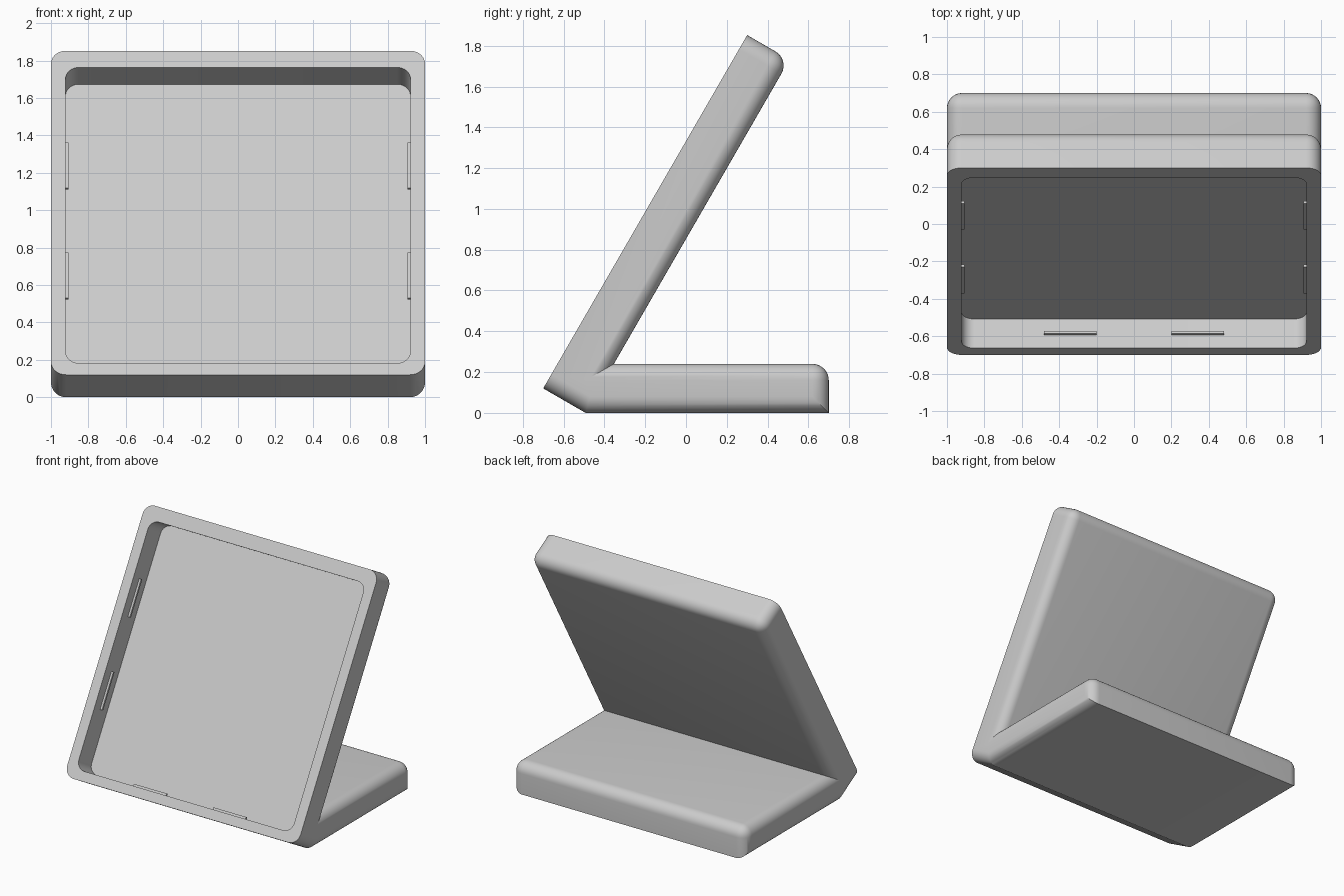
import bpy, bmesh, math
from mathutils import Matrix, Vector

cube = bpy.data.objects.get("Cube")
if cube:
    bpy.data.objects.remove(cube, do_unlink=True)

THICK, RADIUS = 0.24, 0.08
TILT = math.radians(60)
UP = Vector((math.cos(TILT), math.sin(TILT)))      # along the panel, in (y, z)
BACK = Vector((math.sin(TILT), -math.cos(TILT)))   # through the panel, in (y, z)
FOOT = Vector((-0.70, THICK / 2))                  # lower front edge of the panel
PANEL = Matrix.Translation((0, *FOOT)) @ Matrix.Rotation(TILT, 4, 'X')

grey = bpy.data.materials.new("light_grey")
grey.use_nodes = True
grey.diffuse_color = (0.6, 0.6, 0.6, 1)
grey.node_tree.nodes["Principled BSDF"].inputs["Base Color"].default_value = grey.diffuse_color


def make_object(name, bm):
    bmesh.ops.recalc_face_normals(bm, faces=bm.faces)
    mesh = bpy.data.meshes.new(name)
    bm.to_mesh(mesh)
    bm.free()
    mesh.materials.append(grey)
    obj = bpy.data.objects.new(name, mesh)
    bpy.context.collection.objects.link(obj)
    return obj


def panel_box(name, x, v, d, radius=0):
    """Box in panel space: x across, v up the panel, d depth behind its front."""
    bm = bmesh.new()
    bmesh.ops.create_cube(bm, size=1)
    size = Vector((x[1] - x[0], v[1] - v[0], d[1] - d[0]))
    centre = Vector((sum(x), sum(v), -sum(d))) / 2
    bmesh.ops.scale(bm, vec=size, verts=bm.verts)
    if radius:
        upright = [e for e in bm.edges
                   if abs(e.verts[0].co.z - e.verts[1].co.z) > 0.01]
        bmesh.ops.bevel(bm, geom=upright, offset=radius, segments=8,
                        profile=0.5, affect='EDGES')
    bmesh.ops.translate(bm, vec=centre, verts=bm.verts)
    bmesh.ops.transform(bm, matrix=PANEL, verts=bm.verts)
    return make_object(name, bm)


# Stand body: bent side profile, extruded across and rounded on its outer edges
heel = FOOT + BACK * THICK
tip = FOOT + UP * 2
valley = heel + UP * (THICK - heel.y) / UP.y
profile = [FOOT, heel, Vector((0.70, 0)), Vector((0.70, THICK)),
           valley, tip + BACK * THICK, tip]
bm = bmesh.new()
left, right = ([bm.verts.new((x, *p)) for p in profile] for x in (1, -1))
count = len(profile)
bm.faces.new(left)
bm.faces.new(right)
for i in range(count):
    j = (i + 1) % count
    bm.faces.new((left[i], left[j], right[j], right[i]))
bmesh.ops.recalc_face_normals(bm, faces=bm.faces)
# every side edge but the panel front, plus the two free back edges
rounded = [bm.edges.get((s[i], s[i + 1])) for s in (left, right) for i in range(count - 1)]
rounded += [bm.edges.get((left[i], right[i])) for i in (3, 5)]
bmesh.ops.bevel(bm, geom=rounded, offset=RADIUS, segments=8, profile=0.5, affect='EDGES')
body = make_object("stand_body", bm)

# Shallow tray in the panel front
W, LOW, HIGH, DEPTH = 0.922, 0.072, 1.897, 0.18
cutter = panel_box("tray_cutter", (-W, W), (LOW, HIGH), (-0.1, DEPTH), 0.07)
cutter.hide_render = True
cut = body.modifiers.new("tray", 'BOOLEAN')
cut.operation = 'DIFFERENCE'
cut.solver = 'EXACT'
cut.object = cutter
bpy.ops.object.select_all(action='DESELECT')
body.select_set(True)
bpy.context.view_layer.objects.active = body
bpy.ops.object.modifier_apply(modifier=cut.name)
bpy.data.objects.remove(cutter, do_unlink=True)
bpy.ops.object.shade_smooth_by_angle(angle=math.radians(25))

# Retaining ribs on the tray's lower and side walls
RIB, HALF, SPACING = 0.016, 0.14, 0.34
depth = (0.08, 0.08 + RIB)
for sign, word in ((-1, "first"), (1, "second")):
    c = sign * SPACING
    panel_box(f"lower_rib_{word}", (c - HALF, c + HALF), (LOW - 0.01, LOW + RIB), depth)
    span = (1 + c - HALF, 1 + c + HALF)
    panel_box(f"left_rib_{word}", (W - RIB, W + 0.01), span, depth)
    panel_box(f"right_rib_{word}", (-W - 0.01, RIB - W), span, depth)
